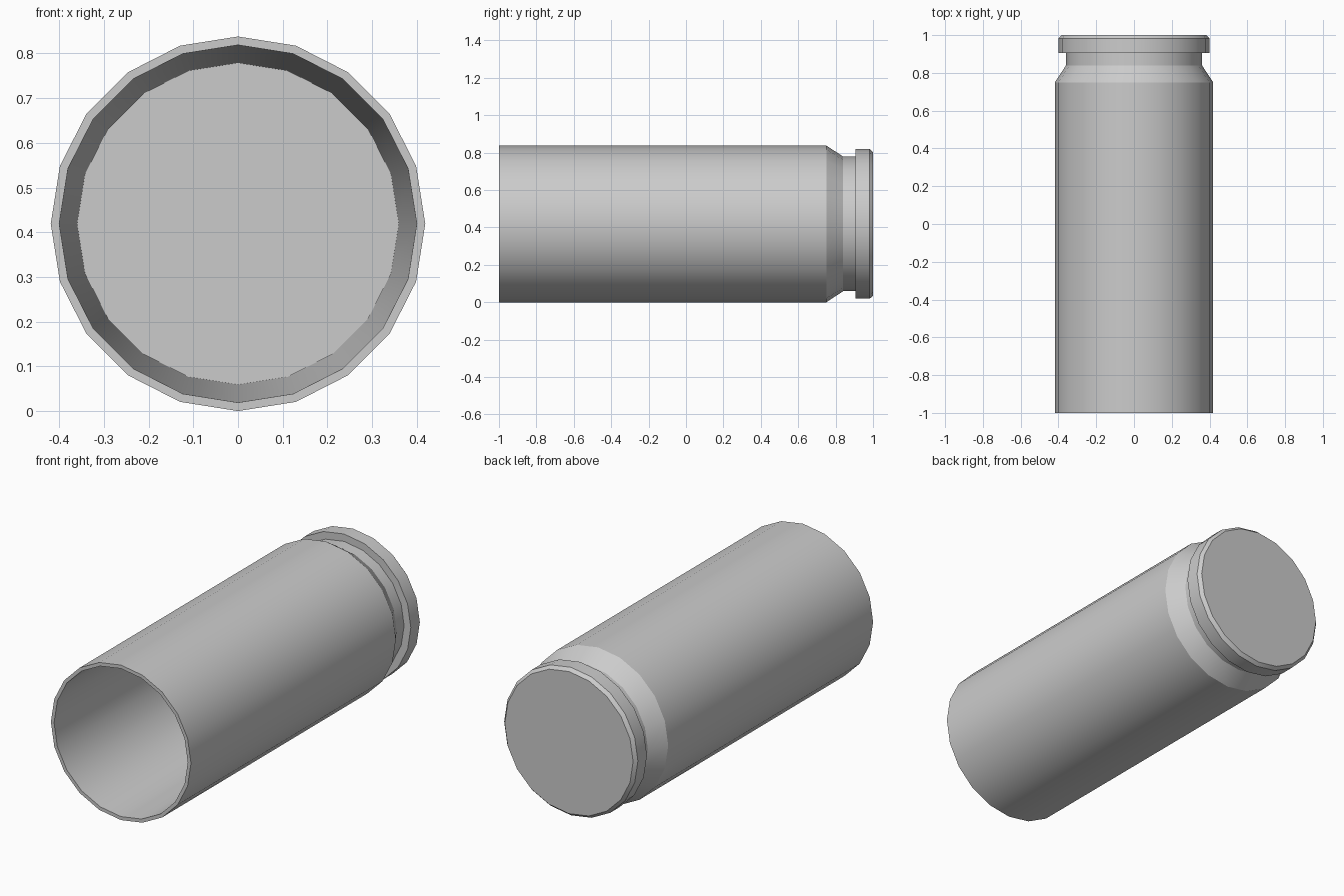
import bpy, bmesh, math

if "Cube" in bpy.data.objects:
    bpy.data.objects.remove(bpy.data.objects["Cube"])

SIDES = 20
R = 0.419  # body radius, also the height of the axis

# (radius, y) profile from the inner floor, along the bore, over the mouth, back to the rim
PROFILE = [
    (0.36, 0.75), (0.40, -1.0),                 # tapered bore
    (R, -1.0), (R, 0.75),                       # mouth lip and body
    (0.36, 0.84), (0.36, 0.905),                # shoulder and groove
    (0.40, 0.905), (0.40, 0.982), (0.384, 1.0)  # rim with chamfer
]

bm = bmesh.new()
rings = []
for r, y in PROFILE:
    ring = []
    for i in range(SIDES):
        a = 2 * math.pi * i / SIDES
        ring.append(bm.verts.new((r * math.cos(a), y, R + r * math.sin(a))))
    rings.append(ring)

# Walls between neighbouring rings
for a, b in zip(rings, rings[1:]):
    for i in range(SIDES):
        j = (i + 1) % SIDES
        bm.faces.new((a[i], a[j], b[j], b[i]))

# Inner floor and outer base
bm.faces.new(rings[0])
bm.faces.new(rings[-1])
bmesh.ops.recalc_face_normals(bm, faces=bm.faces)

mesh = bpy.data.meshes.new("hollow_casing")
bm.to_mesh(mesh)
bm.free()
casing = bpy.data.objects.new("hollow_casing", mesh)
bpy.context.collection.objects.link(casing)

# Smooth round walls, crisp steps
bpy.context.view_layer.objects.active = casing
casing.select_set(True)
bpy.ops.object.shade_smooth_by_angle(angle=math.radians(25))
